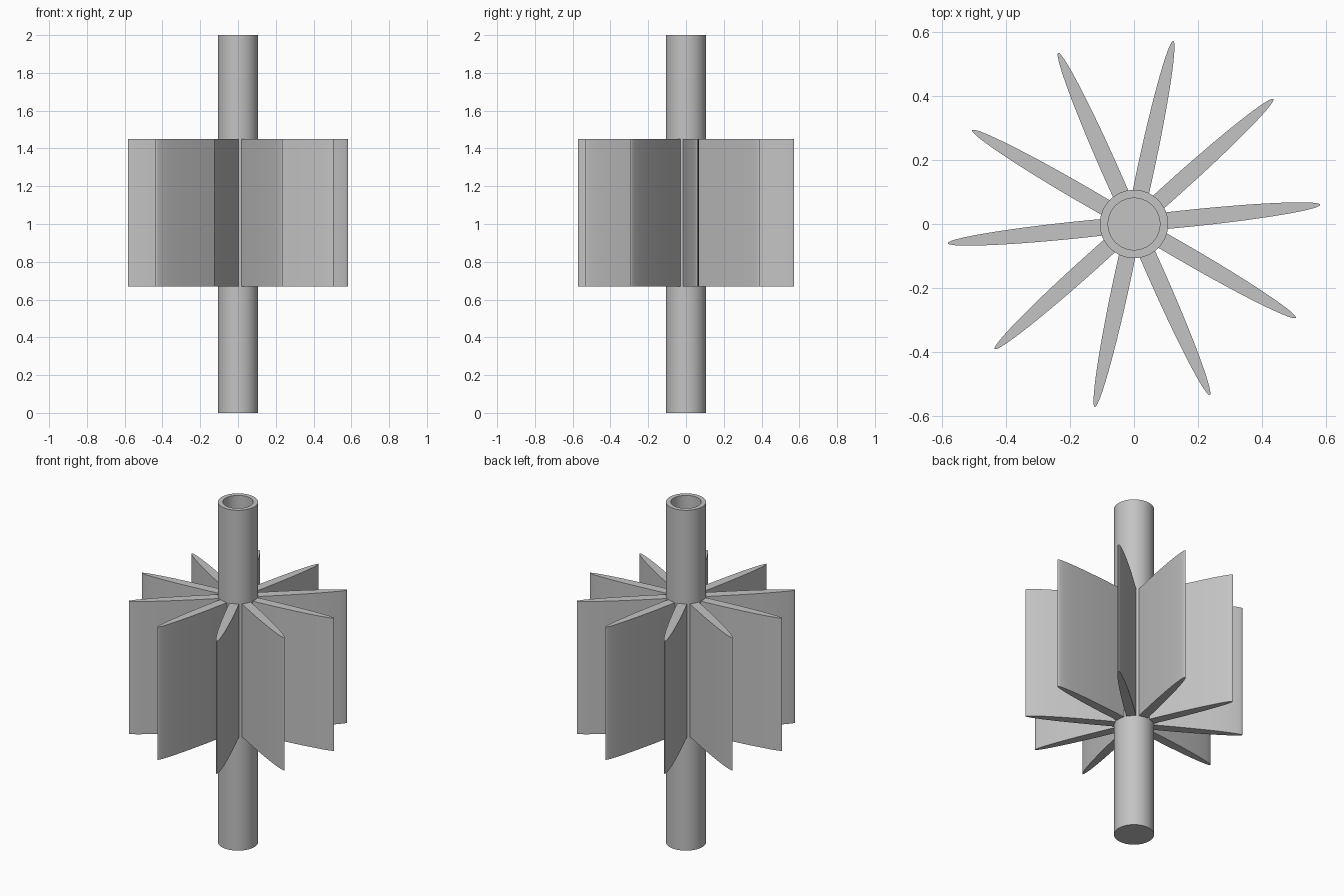
import bpy, bmesh, math
from mathutils import Matrix

cube = bpy.data.objects.get("Cube")
if cube:
    bpy.data.objects.remove(cube, do_unlink=True)

grey = bpy.data.materials.new("light_grey")
grey.use_nodes = True
colour = (0.55, 0.55, 0.55, 1)
grey.diffuse_color = colour
grey.node_tree.nodes["Principled BSDF"].inputs["Base Color"].default_value = colour


def finish(name, bm):
    """Turn a bmesh into a smooth object with sharp edges kept."""
    bmesh.ops.recalc_face_normals(bm, faces=bm.faces)
    mesh = bpy.data.meshes.new(name)
    bm.to_mesh(mesh)
    bm.free()
    mesh.materials.append(grey)
    obj = bpy.data.objects.new(name, mesh)
    bpy.context.collection.objects.link(obj)
    bpy.ops.object.select_all(action="DESELECT")
    obj.select_set(True)
    bpy.context.view_layer.objects.active = obj
    bpy.ops.object.shade_smooth_by_angle(angle=math.radians(30))
    return obj


# Shaft: a tube open at the top and closed at the bottom
RADIUS, BORE, FLOOR, TOP = 0.107, 0.081, 0.03, 2.0
SIDES = 64
bm = bmesh.new()
rings = []
for r, z in [(RADIUS, 0), (RADIUS, TOP), (BORE, TOP), (BORE, FLOOR)]:
    rings.append(bmesh.ops.create_circle(
        bm, segments=SIDES, radius=r, matrix=Matrix.Translation((0, 0, z)))["verts"])
for a, b in zip(rings, rings[1:]):
    for i in range(SIDES):
        j = (i + 1) % SIDES
        bm.faces.new((a[i], a[j], b[j], b[i]))
bm.faces.new(rings[0])
bm.faces.new(rings[-1])
finish("shaft", bm)

# Blades: half-elliptical tapering plates set radially around the shaft
COUNT, TILT = 10, math.radians(5.9)
LOW, HIGH = 0.67, 1.45
ROOT, CENTRE, LENGTH, HALF = 0.096, 0.18, 0.406, 0.0265
STEPS = 40
start = math.acos((ROOT - CENTRE) / LENGTH)
profile = []
for i in range(STEPS + 1):
    t = start * (2 * i / STEPS - 1)
    profile.append((CENTRE + LENGTH * math.cos(t), HALF * math.sin(t)))

for n in range(COUNT):
    bm = bmesh.new()
    base = bm.faces.new([bm.verts.new((x, y, LOW)) for x, y in profile])
    top = bmesh.ops.extrude_face_region(bm, geom=[base], use_keep_orig=True)["geom"]
    bmesh.ops.translate(bm, vec=(0, 0, HIGH - LOW),
                        verts=[g for g in top if isinstance(g, bmesh.types.BMVert)])
    bm.transform(Matrix.Rotation(TILT + n * math.tau / COUNT, 4, "Z"))
    finish(f"blade_{n + 1}", bm)
